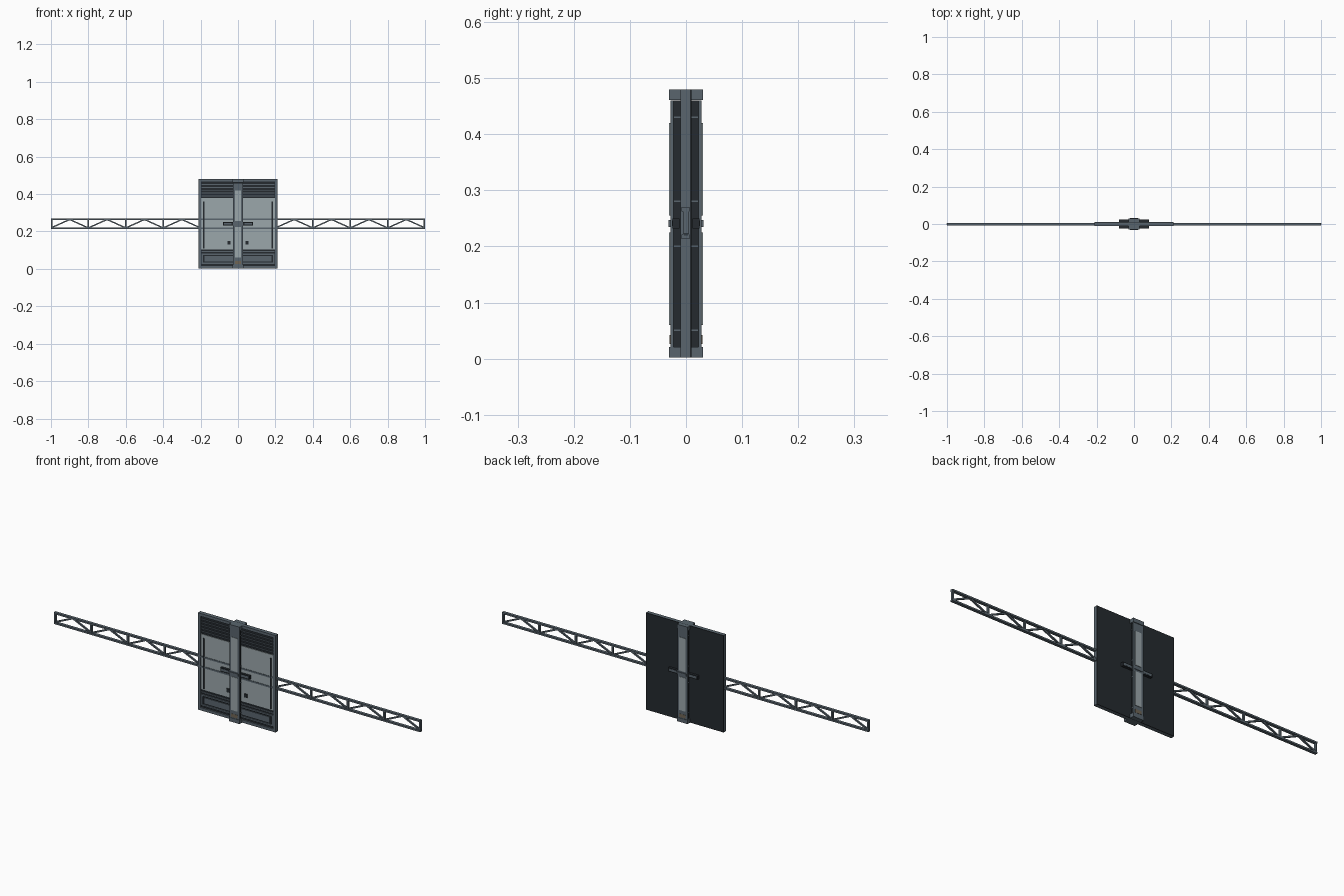
import bpy, bmesh, math
from mathutils import Vector, Matrix

if "Cube" in bpy.data.objects:
    bpy.data.objects.remove(bpy.data.objects["Cube"])


def material(name, c):
    m = bpy.data.materials.new(name)
    m.diffuse_color = (*c, 1)
    m.use_nodes = True
    m.node_tree.nodes["Principled BSDF"].inputs["Base Color"].default_value = m.diffuse_color
    return m


STEEL = material("steel", (0.10, 0.13, 0.155))
DARK = material("dark", (0.018, 0.023, 0.028))
GLASS = material("glass", (0.33, 0.39, 0.41))
BRASS = material("brass", (0.16, 0.13, 0.09))


def finish(name, bm, mat):
    me = bpy.data.meshes.new(name)
    bm.to_mesh(me)
    bm.free()
    ob = bpy.data.objects.new(name, me)
    bpy.context.collection.objects.link(ob)
    me.materials.append(mat)
    return ob


def boxes(name, mat, ranges):
    """One object from boxes given as (x0, x1, y0, y1, z0, z1)."""
    bm = bmesh.new()
    for x0, x1, y0, y1, z0, z1 in ranges:
        mid = Vector(((x0 + x1) / 2, (y0 + y1) / 2, (z0 + z1) / 2))
        size = Matrix.Diagonal((x1 - x0, y1 - y0, z1 - z0, 1))
        bmesh.ops.create_cube(bm, size=1, matrix=Matrix.Translation(mid) @ size)
    return finish(name, bm, mat)


def frame(x, z0, z1, w, y0, y1):
    """Four box ranges forming a rectangular border."""
    return [(-x, -x + w, y0, y1, z0, z1), (x - w, x, y0, y1, z0, z1),
            (-x + w, x - w, y0, y1, z0, z0 + w), (-x + w, x - w, y0, y1, z1 - w, z1)]


def mirror_back(r):
    return r + [(a, b, -d, -c, e, f) for a, b, c, d, e, f in r]


def both_sides(r):
    return r + [(-b, -a, c, d, e, f) for a, b, c, d, e, f in r]


# panel frame and closed back
boxes("panel_frame", STEEL, frame(0.212, 0.002, 0.48, 0.014, -0.010, 0.007))
boxes("panel_back", DARK, [(-0.212, 0.212, 0.007, 0.010, 0.002, 0.48)])
boxes("panel_core", DARK, [(-0.198, 0.198, -0.003, 0.007, 0.016, 0.466)])

# large glazed sheet, its side rails and latch blocks
boxes("panel_sheet", GLASS, [(-0.198, 0.198, -0.006, -0.003, 0.105, 0.378)])
boxes("side_rails", DARK, both_sides([(0.180, 0.186, -0.009, -0.005, 0.11, 0.36)]))
boxes("latches", DARK, both_sides([(0.040, 0.056, -0.010, -0.005, 0.13, 0.148)]))

# louvres at the top of the panel
boxes("louvres", STEEL, [(-0.195, 0.195, -0.008, -0.002, z, z + 0.005)
                         for z in (0.388, 0.403, 0.418, 0.433, 0.448)])

# lower tray
boxes("tray_border", STEEL, frame(0.196, 0.026, 0.082, 0.008, -0.009, -0.002))
boxes("tray_face", STEEL, [(-0.178, 0.178, -0.007, -0.002, 0.040, 0.068)])
boxes("tray_strip", STEEL, [(-0.196, 0.196, -0.007, -0.002, 0.091, 0.095)])

# truss chords and uprights
boxes("truss_chords", STEEL, [(-1, 1, -0.008, 0.0065, z, z + 0.008) for z in (0.213, 0.262)])
boxes("truss_uprights", STEEL, both_sides(
    [(max(0, x - 0.004), min(1, x + 0.004), -0.005, 0.005, 0.221, 0.262)
     for x in (0.2, 0.4, 0.6, 0.8, 0.996)]))

# truss diagonals
bm = bmesh.new()
for i in range(20):
    if 8 <= i < 12:
        continue
    x = -1 + i * 0.1
    za, zb = (0.219, 0.264) if i % 2 == 0 else (0.264, 0.219)
    a, b = Vector((x, 0, za)), Vector((x + 0.1, 0, zb))
    d = b - a
    m = (Matrix.Translation((a + b) / 2) @ Matrix.Rotation(-math.atan2(d.z, d.x), 4, 'Y')
         @ Matrix.Diagonal((d.length, 0.008, 0.007, 1)))
    bmesh.ops.create_cube(bm, size=1, matrix=m)
finish("truss_diagonals", bm, STEEL)

# central post, the same on both faces
boxes("post_body", DARK, mirror_back([(-0.023, 0.023, -0.022, -0.009, 0.02, 0.46)]))
boxes("post_face", STEEL, mirror_back([(-0.028, 0.028, -0.028, -0.022, 0.02, 0.46)]))
boxes("post_caps", STEEL, mirror_back([(-0.029, 0.029, -0.030, -0.010, z, z + 0.019)
                                       for z in (0.002, 0.461)]))
boxes("post_window", GLASS, mirror_back([(-0.017, 0.017, -0.030, -0.027, a, b)
                                         for a, b in ((0.06, 0.225), (0.255, 0.42))]))
boxes("post_clips", STEEL, mirror_back([(-0.025, 0.025, -0.0215, -0.010, z, z + 0.003)
                                        for z in (0.049, 0.199, 0.279, 0.429)]))
boxes("post_plate", BRASS, mirror_back([(-0.017, 0.017, -0.0292, -0.027, 0.026, 0.042)]))

# cross handle
boxes("handle_bar", DARK, mirror_back([(-0.08, 0.08, -0.024, -0.012, 0.232, 0.250)]))
boxes("handle_grips", STEEL, mirror_back(both_sides(
    [(0.034, 0.076, -0.0248, -0.0115, 0.236, 0.246)])))
boxes("handle_hub", STEEL, mirror_back([(-0.022, 0.022, -0.031, -0.022, 0.235, 0.247)]))
